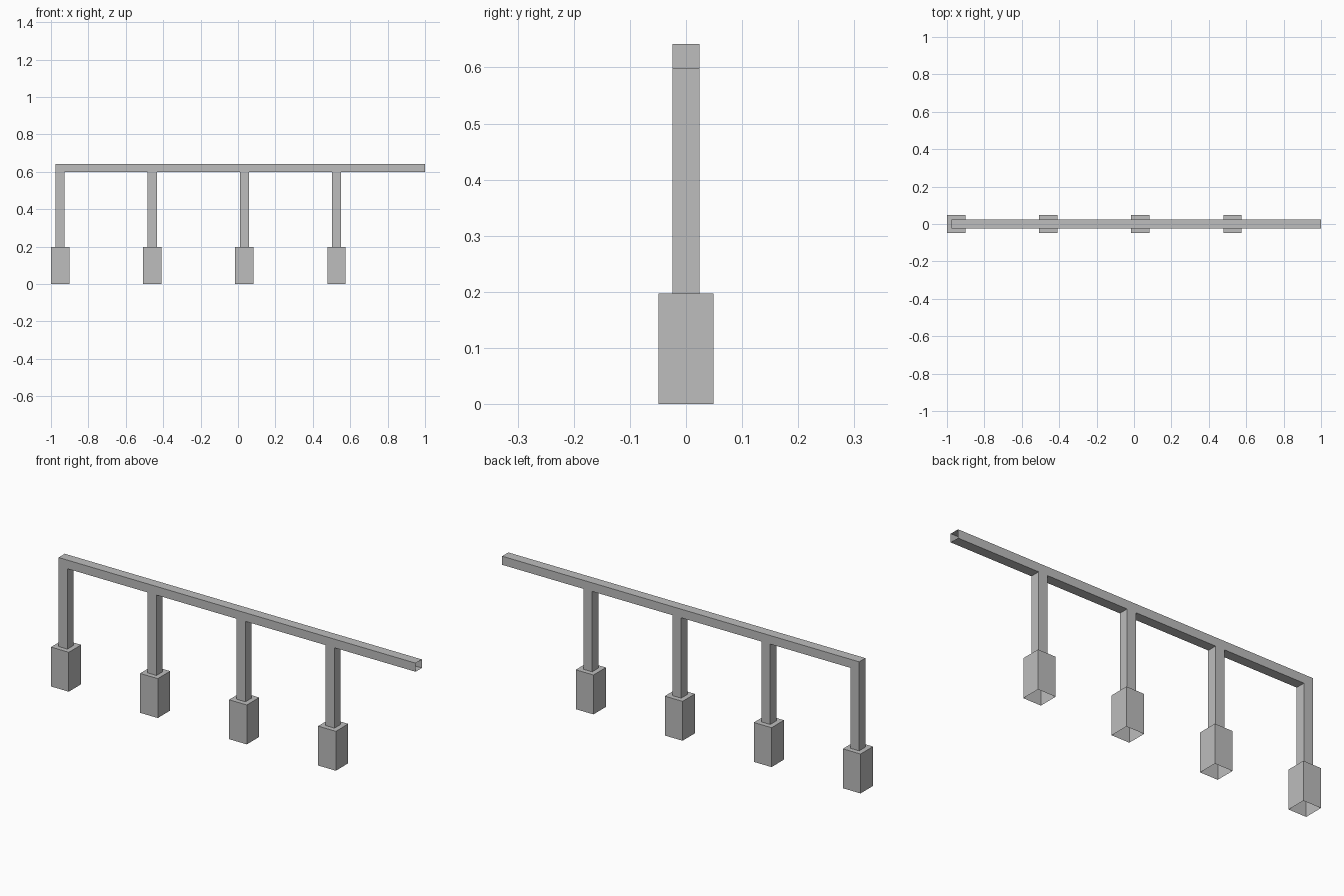
import bpy
import bmesh

cube = bpy.data.objects.get("Cube")
if cube:
    bpy.data.objects.remove(cube, do_unlink=True)

grey = bpy.data.materials.new("plain_grey")
grey.use_nodes = True
colour = (0.51, 0.51, 0.51, 1)
grey.diffuse_color = colour
grey.node_tree.nodes["Principled BSDF"].inputs["Base Color"].default_value = colour

POST_HALF = 0.0245
FOOT_HALF = 0.049
FOOT_TOP = 0.197
RAIL_BOTTOM, RAIL_TOP = 0.599, 0.642
FIRST, SPACING, COUNT = -0.951, 0.4925, 4
centres = [FIRST + i * SPACING for i in range(COUNT)]


def skin(name, rings, skip=lambda segment, side: False, cap_start=False):
    """Join a row of four-cornered rings into an open shell."""
    bm = bmesh.new()
    loops = [[bm.verts.new(p) for p in ring] for ring in rings]
    if cap_start:
        bm.faces.new(loops[0])
    for s, (a, b) in enumerate(zip(loops, loops[1:])):
        for k in range(4):
            if not skip(s, k):
                n = (k + 1) % 4
                bm.faces.new((a[k], a[n], b[n], b[k]))
    # Edges point the same way on every ring; check which way is out
    bmesh.ops.recalc_face_normals(bm, faces=bm.faces[:])
    mesh = bpy.data.meshes.new(name)
    bm.to_mesh(mesh)
    bm.free()
    mesh.materials.append(grey)
    obj = bpy.data.objects.new(name, mesh)
    bpy.context.collection.objects.link(obj)
    return obj


def level_ring(x, half, z):
    return [(x + sx * half, sy * half, z)
            for sx, sy in ((-1, -1), (1, -1), (1, 1), (-1, 1))]


def upright_ring(x):
    h = POST_HALF
    return [(x, -h, RAIL_BOTTOM), (x, h, RAIL_BOTTOM),
            (x, h, RAIL_TOP), (x, -h, RAIL_TOP)]


# Hollow rail, open at its left end and open below where posts meet it
stations = [c + s * POST_HALF for c in centres for s in (-1, 1)] + [1.0]
skin("top_rail", [upright_ring(x) for x in stations],
     skip=lambda segment, side: side == 0 and segment % 2 == 0,
     cap_start=True)

# Hollow posts, each on a wider footing that is open underneath
for i, x in enumerate(centres, 1):
    skin(f"post_{i}", [level_ring(x, POST_HALF, RAIL_BOTTOM),
                       level_ring(x, POST_HALF, FOOT_TOP)])
    skin(f"footing_{i}", [level_ring(x, POST_HALF, FOOT_TOP),
                          level_ring(x, FOOT_HALF, FOOT_TOP),
                          level_ring(x, FOOT_HALF, 0)])
